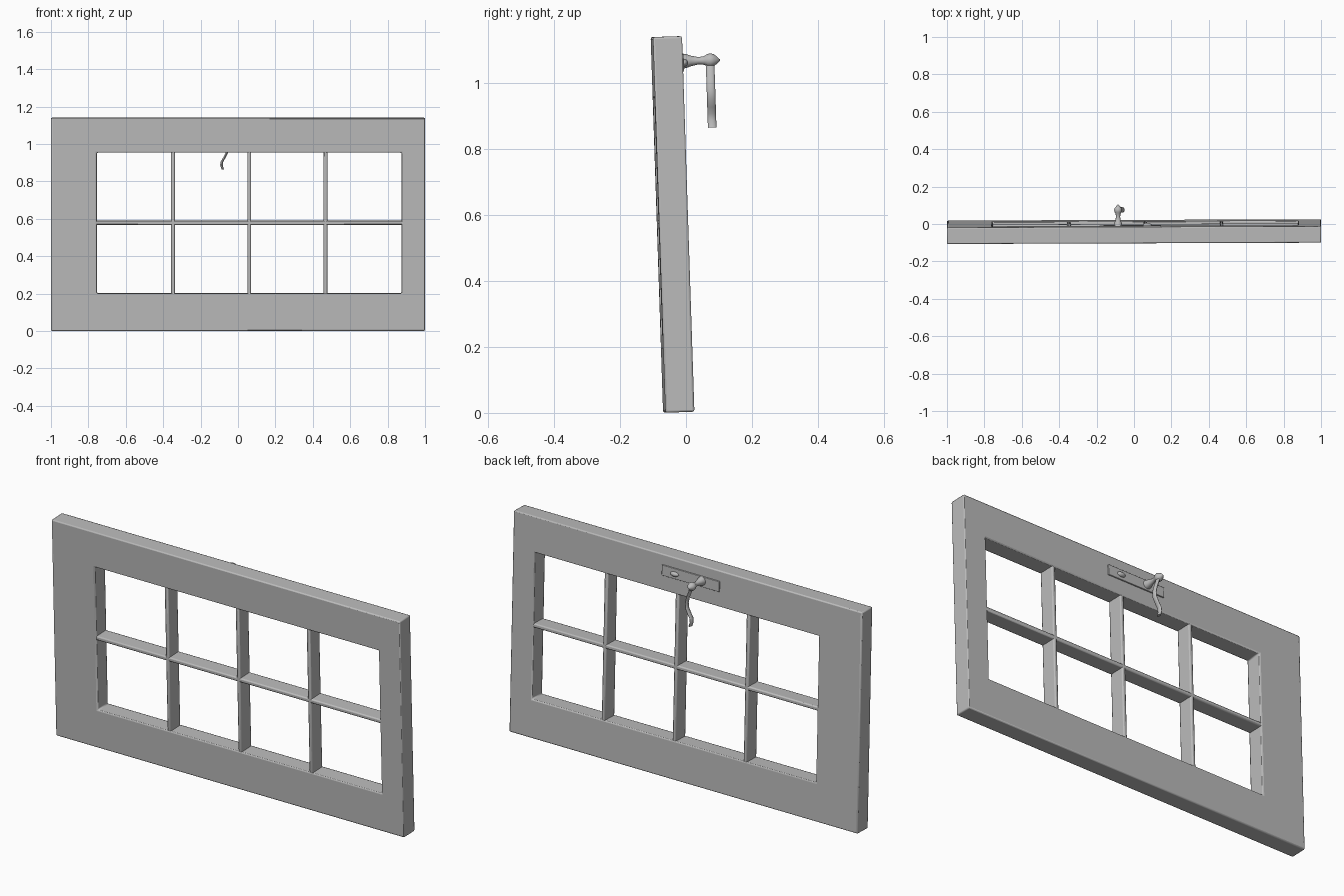
import bpy, bmesh, math
from mathutils import Matrix, Vector

if "Cube" in bpy.data.objects:
    bpy.data.objects.remove(bpy.data.objects["Cube"], do_unlink=True)

grey = bpy.data.materials.new("plain grey")
grey.use_nodes = True
COLOUR = (0.5, 0.5, 0.5, 1)
grey.diffuse_color = COLOUR
grey.node_tree.nodes["Principled BSDF"].inputs["Base Color"].default_value = COLOUR

# The whole window leans slightly forward
LEAN = (Matrix.Translation((0, -0.022, 0.002))
        @ Matrix.Rotation(0.0035, 4, 'Z') @ Matrix.Rotation(0.033, 4, 'X'))
HALF = 0.044          # half the frame depth
TOP = 1.138


def finish(name, bm, bevel=0.0, segments=2):
    """Turn a bmesh into a leaning, smooth-shaded grey object."""
    bmesh.ops.recalc_face_normals(bm, faces=bm.faces)
    mesh = bpy.data.meshes.new(name)
    bm.to_mesh(mesh)
    bm.free()
    mesh.materials.append(grey)
    obj = bpy.data.objects.new(name, mesh)
    bpy.context.collection.objects.link(obj)
    obj.matrix_world = LEAN
    if bevel:
        mod = obj.modifiers.new("soft edges", 'BEVEL')
        mod.width, mod.segments = bevel, segments
    bpy.ops.object.select_all(action='DESELECT')
    obj.select_set(True)
    bpy.context.view_layer.objects.active = obj
    bpy.ops.object.shade_smooth_by_angle(angle=math.radians(50))
    return obj


def box(name, x0, x1, y0, y1, z0, z1, bevel):
    bm = bmesh.new()
    bmesh.ops.create_cube(bm, size=1)
    for v in bm.verts:
        v.co = Vector((x0 + (v.co.x + 0.5) * (x1 - x0),
                       y0 + (v.co.y + 0.5) * (y1 - y0),
                       z0 + (v.co.z + 0.5) * (z1 - z0)))
    return finish(name, bm, bevel)


def loft(name, rings):
    """Skin a list of closed rings and cap both ends."""
    bm = bmesh.new()
    loops = [[bm.verts.new(p) for p in ring] for ring in rings]
    n = len(loops[0])
    for a, b in zip(loops, loops[1:]):
        for i in range(n):
            j = (i + 1) % n
            bm.faces.new((a[i], a[j], b[j], b[i]))
    bm.faces.new(loops[0])
    bm.faces.new(loops[-1])
    return finish(name, bm)


def circle(count):
    return [(math.cos(t), math.sin(t))
            for t in (2 * math.pi * i / count for i in range(count))]


# Frame: a rectangle with an off-centre opening
LEFT, RIGHT, LOW, HIGH = -0.755, 0.875, 0.2, 0.953
bm = bmesh.new()
outer = [(-1, 0), (1, 0), (1, TOP), (-1, TOP)]
inner = [(LEFT, LOW), (RIGHT, LOW), (RIGHT, HIGH), (LEFT, HIGH)]
o = [bm.verts.new((x, -HALF, z)) for x, z in outer]
h = [bm.verts.new((x, -HALF, z)) for x, z in inner]
ring = [bm.faces.new((o[i], o[(i + 1) % 4], h[(i + 1) % 4], h[i])) for i in range(4)]
back = bmesh.ops.extrude_face_region(bm, geom=ring, use_keep_orig=True)
bmesh.ops.translate(bm, vec=(0, 2 * HALF, 0),
                    verts=[g for g in back["geom"] if isinstance(g, bmesh.types.BMVert)])
frame = finish("window_frame", bm, 0.006)
frame.modifiers["soft edges"].limit_method = 'ANGLE'

# Glazing bars: three upright, one across
BAR, DEPTH, OVER = 0.01, 0.041, 0.01
for i in range(1, 4):
    x = LEFT + (RIGHT - LEFT) * i / 4
    box(f"upright_bar_{i}", x - BAR, x + BAR, -DEPTH, DEPTH, LOW - OVER, HIGH + OVER, 0.006)
box("cross_bar", LEFT - OVER, RIGHT + OVER, -DEPTH, DEPTH, 0.567, 0.588, 0.006)

# Latch plate and keyhole boss on the back of the top rail
HX, HZ = -0.085, 1.06
box("latch_plate", HX - 0.1, HX + 0.23, HALF - 0.004, HALF + 0.006, HZ - 0.029, HZ + 0.025, 0.002)
bm = bmesh.new()
bmesh.ops.create_uvsphere(bm, u_segments=20, v_segments=12, radius=1)
for v in bm.verts:
    v.co = Vector((0.07 + v.co.x * 0.024, HALF + 0.005 + v.co.y * 0.014, HZ - 0.003 + v.co.z * 0.012))
finish("keyhole_boss", bm)

# Turned handle stem ending in a pointed knob: (distance out, radius)
profile = [(0.045, 0.023), (0.058, 0.021), (0.072, 0.016), (0.095, 0.011),
           (0.112, 0.013), (0.122, 0.019), (0.132, 0.021), (0.142, 0.018),
           (0.152, 0.01), (0.161, 0.001)]
loft("handle_knob", [[(HX + r * c, y, HZ + 0.002 + r * s) for c, s in circle(20)]
                     for y, r in profile])

# Hanging lever with a gentle S bend: (sideways position, height)
path = [(-0.083, 1.06), (-0.074, 1.03), (-0.063, 1.0), (-0.057, 0.97), (-0.06, 0.945),
        (-0.073, 0.92), (-0.085, 0.9), (-0.088, 0.88), (-0.081, 0.858)]
loft("handle_lever", [[(x + 0.007 * c, 0.13 + 0.013 * s, z) for c, s in circle(12)]
                      for x, z in path])
